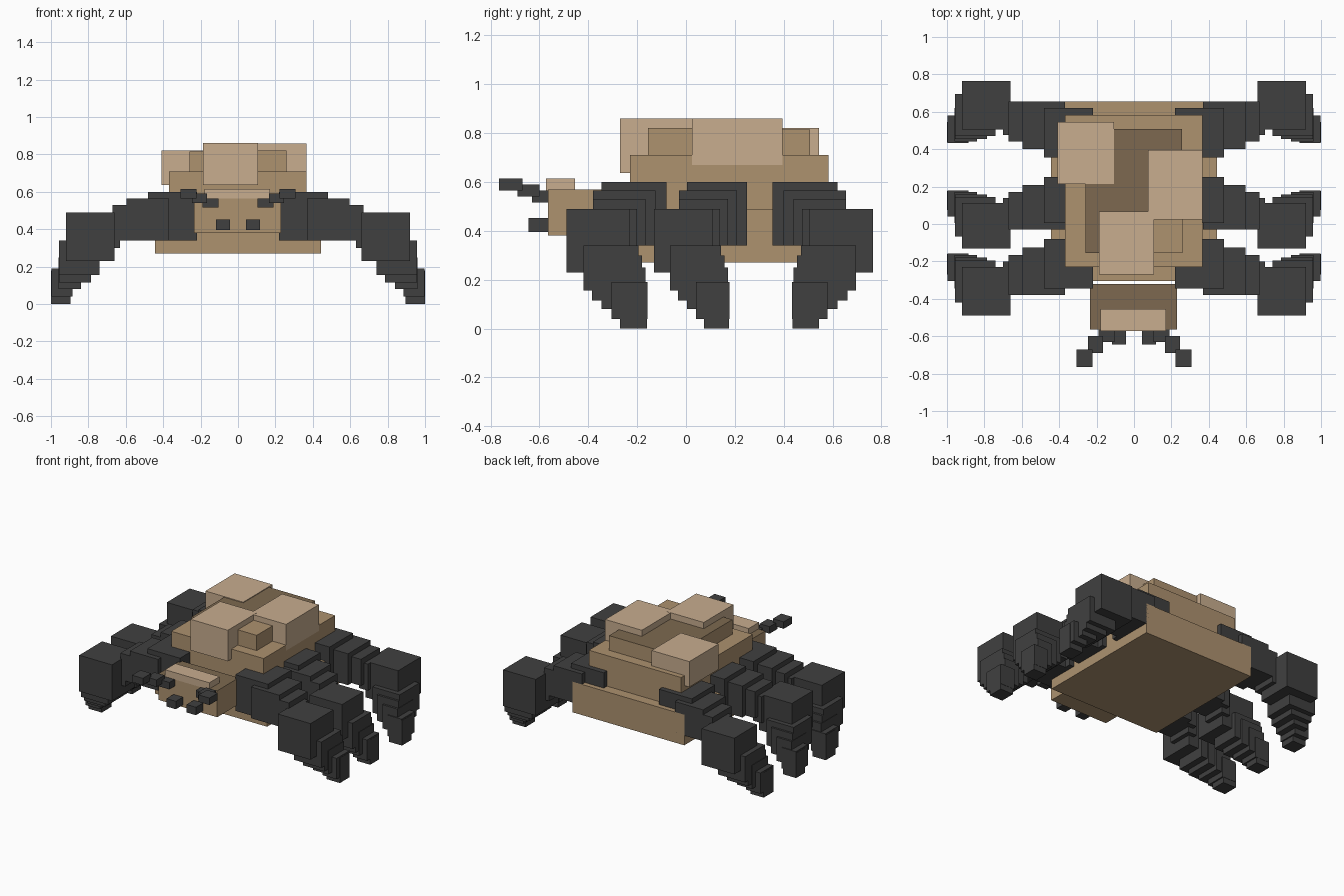
import bpy, bmesh
from mathutils import Matrix, Vector

cube = bpy.data.objects.get("Cube")
if cube:
    bpy.data.objects.remove(cube, do_unlink=True)


def material(name, rgb):
    m = bpy.data.materials.new(name)
    m.use_nodes = True
    m.diffuse_color = (*rgb, 1)
    m.node_tree.nodes["Principled BSDF"].inputs["Base Color"].default_value = (*rgb, 1)
    return m


tan = material("tan", (0.418, 0.287, 0.159))
pale = material("pale_sand", (0.578, 0.418, 0.275))
brown = material("dark_brown", (0.205, 0.141, 0.080))
grey = material("charcoal", (0.051, 0.051, 0.051))


def boxes(name, extents, mat, top_mat=None):
    """One object made of boxes, each given as x0, x1, y0, y1, z0, z1."""
    bm = bmesh.new()
    for x0, x1, y0, y1, z0, z1 in extents:
        centre = Vector((x0 + x1, y0 + y1, z0 + z1)) / 2
        size = (abs(x1 - x0), abs(y1 - y0), abs(z1 - z0))
        bmesh.ops.create_cube(bm, size=1, matrix=Matrix.Translation(centre) @ Matrix.Diagonal((*size, 1)))
    bm.normal_update()
    if top_mat:
        for f in bm.faces:
            f.material_index = int(f.normal.z > 0.5)
    mesh = bpy.data.meshes.new(name)
    bm.to_mesh(mesh)
    bm.free()
    mesh.materials.append(mat)
    if top_mat:
        mesh.materials.append(top_mat)
    obj = bpy.data.objects.new(name, mesh)
    bpy.context.collection.objects.link(obj)
    return obj


# Body tiers and head
boxes("lower_body", [(-.445, .445, -.305, .655, .27, .49)], tan)
boxes("upper_body", [(-.37, .365, -.23, .583, .49, .71)], tan)
boxes("shell_core", [(-.26, .257, -.155, .508, .71, .815)], tan, brown)
boxes("shell_corner", [(.09, .258, -.156, .04, .71, .82)], tan)
boxes("head", [(-.235, .23, -.565, -.32, .38, .57)], tan, brown)
boxes("brow_plate", [(-.18, .172, -.572, -.455, .565, .615)], pale)

# Raised shell lumps
boxes("rear_shell_lump", [(-.408, -.108, .213, .545, .637, .82)], pale)
boxes("front_shell_lump", [(-.188, .108, -.27, .067, .637, .86)], pale)
boxes("side_shell_lump", [(.075, .366, .024, .395, .67, .859)], pale)

# Stepped leg, from the hip out to the foot
LEG = [
    (.22, .48, -.345, -.08, .34, .60),
    (.37, .595, -.38, -.125, .34, .565),
    (.45, .67, -.38, -.165, .34, .53),
    (.63, .70, -.38, -.20, .30, .49),
    (.66, .92, -.49, -.23, .23, .49),
    (.74, .957, -.42, -.195, .155, .34),
    (.787, .957, -.385, -.18, .115, .30),
    (.84, .96, -.345, -.165, .08, .25),
    (.885, .998, -.305, -.158, .04, .19),
    (.895, 1.0, -.27, -.16, 0, .18),
]
ANTENNA = [
    (.105, .19, -.63, -.56, .515, .565),
    (.165, .245, -.69, -.60, .54, .59),
    (.222, .308, -.765, -.67, .565, .615),
]


def place(parts, side, scale=1, shift=0):
    return [(side * a, side * b, scale * c + shift, scale * d + shift, e, f)
            for a, b, c, d, e, f in parts]


# Mirrored legs, antennae and mouthparts
for side, label in ((1, "left"), (-1, "right")):
    for row, scale, shift in (("front", 1, 0), ("middle", .93, .325), ("rear", -1, .275)):
        boxes(f"{row}_leg_{label}", place(LEG, side, scale, shift), grey)
    boxes(f"antenna_{label}", place(ANTENNA, side), grey)
    boxes(f"mandible_{label}", place([(.043, .117, -.645, -.56, .395, .452)], side), grey)
